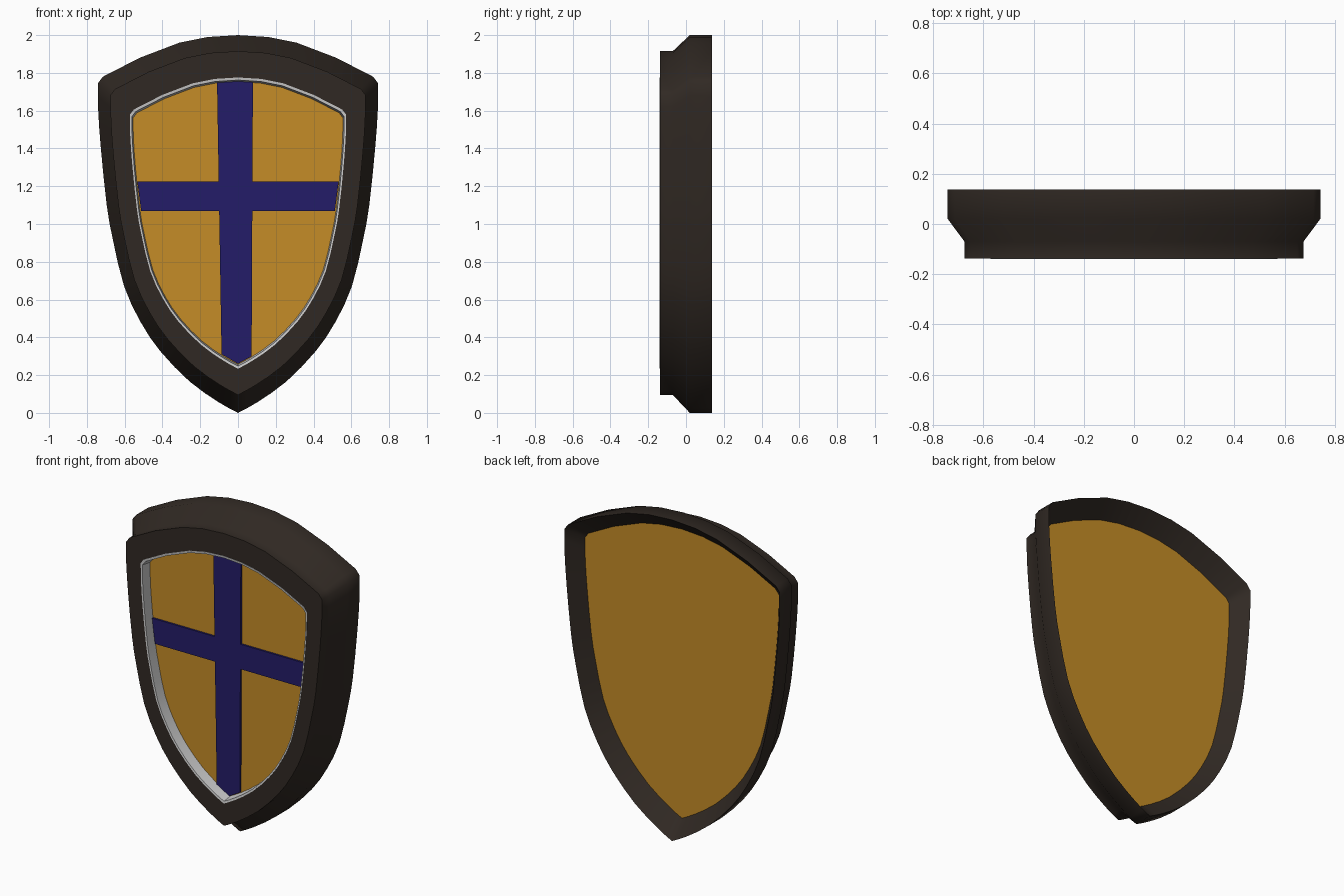
import bpy, bmesh, math
from mathutils import Vector

if "Cube" in bpy.data.objects:
    bpy.data.objects.remove(bpy.data.objects["Cube"])

# right half of the shield outline (x, z): top arc, then side arc
TOP = [(0, 2), (.16, 1.99), (.31, 1.96), (.52, 1.88), (.715, 1.78)]
SIDE = [(.742, 1.745), (.74, 1.6), (.726, 1.4), (.695, 1.1), (.663, .92), (.603, .67),
        (.515, .48), (.41, .325), (.255, .165), (.1, .055), (0, 0)]


def refine(pts):
    """Catmull-Rom midpoint between each pair of points."""
    p = [Vector(v) for v in pts]
    p = [2 * p[0] - p[1]] + p + [2 * p[-1] - p[-2]]
    out = []
    for a, b, c, d in zip(p, p[1:], p[2:], p[3:]):
        out += [tuple(b), tuple((9 * (b + c) - a - d) / 16)]
    return out + [tuple(p[-2])]


HALF = TOP + refine(SIDE)
OUTLINE = HALF + [(-x, z) for x, z in reversed(HALF[1:-1])]


def material(name, rgb):
    m = bpy.data.materials.new(name)
    m.diffuse_color = (*rgb, 1)
    m.use_nodes = True
    m.node_tree.nodes["Principled BSDF"].inputs["Base Color"].default_value = m.diffuse_color
    return m


def loft(name, points, profile, mat, capped=False, closed=False, angle=30):
    """Scale an outline through (scale, y) steps as a strip, closed ring or capped slab."""
    bm = bmesh.new()
    rings = []
    for s, y in profile:
        rings.append([bm.verts.new((x * s, y, 1.005 + (z - 1) * s if s < 1 else z))
                      for x, z in points])
    n = len(points)
    pairs = list(zip(rings, rings[1:] + rings[:1]))
    for a, b in pairs if closed else pairs[:-1]:
        for i in range(n):
            j = (i + 1) % n
            bm.faces.new((a[i], a[j], b[j], b[i]))
    if capped:
        bm.faces.new(rings[0])
        bm.faces.new(rings[-1])
    bmesh.ops.recalc_face_normals(bm, faces=bm.faces[:])
    me = bpy.data.meshes.new(name)
    bm.to_mesh(me)
    bm.free()
    ob = bpy.data.objects.new(name, me)
    bpy.context.collection.objects.link(ob)
    if mat:
        me.materials.append(mat)
    bpy.ops.object.select_all(action='DESELECT')
    ob.select_set(True)
    bpy.context.view_layer.objects.active = ob
    bpy.ops.object.shade_smooth_by_angle(angle=math.radians(angle))


dark = material("dark_iron", (.03, .022, .017))
gold = material("gold_paint", (.56, .265, .02))
blue = material("blue_paint", (.017, .012, .14))

# frame: raised front band, sloped shoulder, outer wall and sloped back recess
loft("frame", OUTLINE, [(.77, -.138), (.91, -.138), (.91, -.07), (1, .02),
                        (1, .138), (.9, .04)], dark, angle=60)
# thin grey trim around the front opening
loft("inner_trim", OUTLINE, [(.771, -.14), (.757, -.138), (.748, -.07), (.771, -.07)],
     None, closed=True)
# painted panel, visible from front and back
loft("panel", OUTLINE, [(.765, -.072), (.9, .04)], gold, capped=True)

# slightly raised cross
loft("cross_upright", [(-.111, 1.755), (-.02, 1.764), (.079, 1.757), (.072, .3),
                       (0, .26), (-.087, .31)], [(1, -.085), (1, -.07)], blue, capped=True)
loft("cross_bar", [(-.533, 1.225), (.533, 1.225), (.513, 1.07), (-.513, 1.07)],
     [(1, -.084), (1, -.07)], blue, capped=True)
